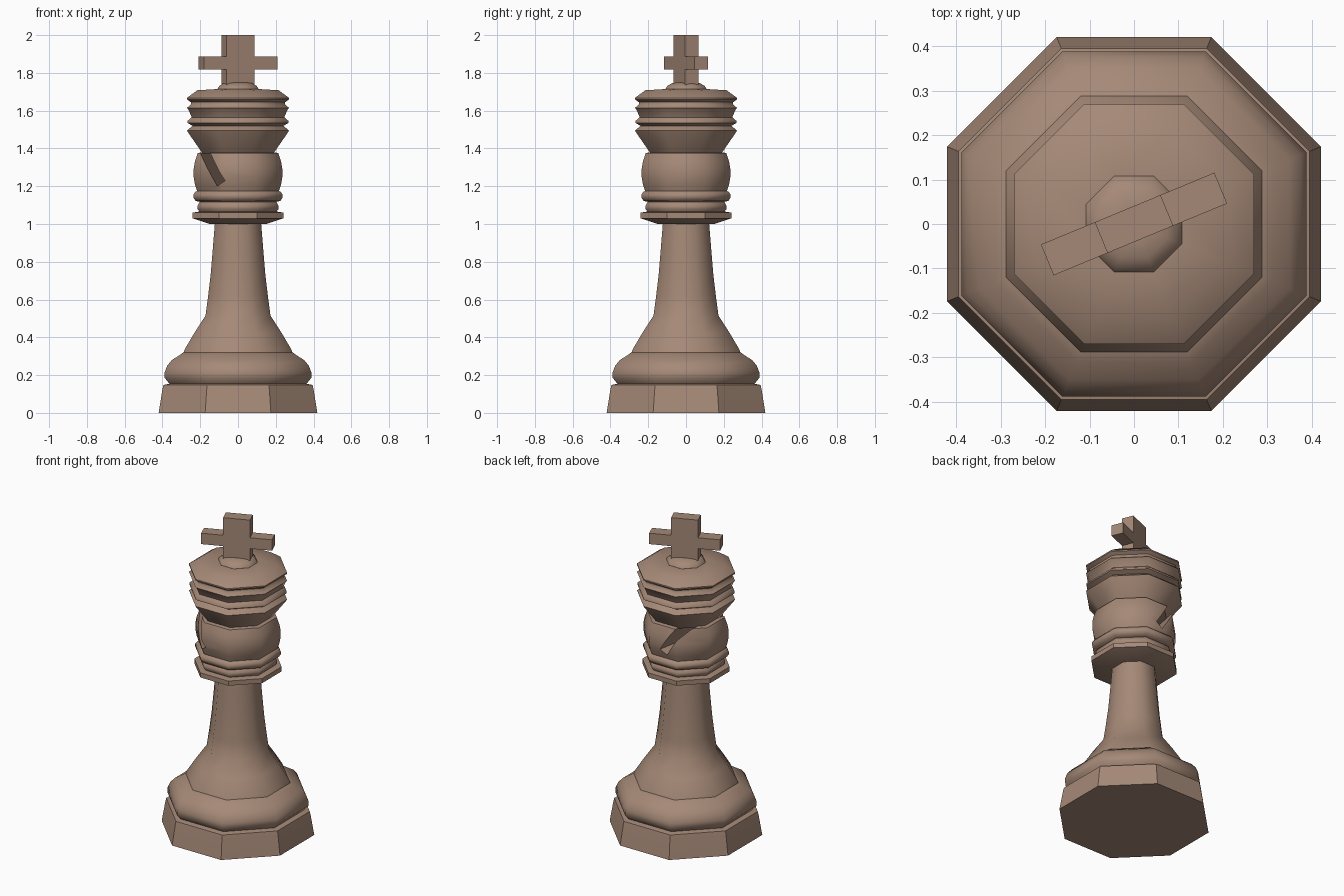
import bpy, bmesh, math
from mathutils import Matrix

if "Cube" in bpy.data.objects:
    bpy.data.objects.remove(bpy.data.objects["Cube"])

wood = bpy.data.materials.new("warm_brown")
wood.diffuse_color = (0.376, 0.25, 0.184, 1)
wood.use_nodes = True
wood.node_tree.nodes["Principled BSDF"].inputs["Base Color"].default_value = wood.diffuse_color
K = 1 / math.cos(math.pi / 8)      # side distance -> corner radius
TURN = math.radians(22.5)


def finish(name, bm, angle):
    bmesh.ops.recalc_face_normals(bm, faces=bm.faces[:])
    me = bpy.data.meshes.new(name)
    bm.to_mesh(me)
    bm.free()
    me.materials.append(wood)
    ob = bpy.data.objects.new(name, me)
    bpy.context.collection.objects.link(ob)
    if angle:
        smooth(ob, angle)
    return ob


def smooth(ob, angle):
    bpy.ops.object.select_all(action='DESELECT')
    ob.select_set(True)
    bpy.context.view_layer.objects.active = ob
    bpy.ops.object.shade_smooth_by_angle(angle=math.radians(angle))


def turned(name, profile, angle=50):
    """Eight-sided turned part from (side distance, height) pairs, capped."""
    bm = bmesh.new()
    rings = []
    for r, z in profile:
        rings.append([bm.verts.new((r * K * math.cos(TURN + i * math.pi / 4),
                                    r * K * math.sin(TURN + i * math.pi / 4), z))
                      for i in range(8)])
    for a, b in zip(rings, rings[1:]):
        for i in range(8):
            j = (i + 1) % 8
            bm.faces.new((a[i], a[j], b[j], b[i]))
    bm.faces.new(rings[0])
    bm.faces.new(rings[-1])
    return finish(name, bm, angle)


def box(name, size, matrix):
    bm = bmesh.new()
    bmesh.ops.create_cube(bm, size=1)
    bm.transform(matrix @ Matrix.Diagonal((*size, 1)))
    return finish(name, bm, 0)


# Base, moulding and stem
turned("base", [(.42, 0), (.40, .125), (.395, .148), (.36, .155)], 30)
turned("base_moulding", [(.36, .15), (.388, .185), (.388, .215), (.375, .25),
                         (.35, .28), (.31, .305), (.29, .32)])
turned("stem", [(.29, .315), (.283, .335), (.23, .425), (.172, .515), (.158, .62),
                (.145, .73), (.135, .85), (.122, 1.01)])

# Collars under the head
turned("lower_collar", [(.15, 1.0), (.24, 1.03), (.24, 1.06), (.20, 1.067)], 30)
turned("middle_collar", [(.20, 1.06), (.215, 1.08), (.215, 1.095), (.205, 1.115), (.19, 1.122)])
turned("upper_collar", [(.19, 1.115), (.225, 1.122), (.236, 1.14), (.236, 1.155),
                        (.225, 1.172), (.20, 1.178)])

# Head with a slanted slot through one side
head = turned("head", [(.215, 1.17), (.228, 1.21), (.235, 1.25), (.235, 1.29),
                       (.228, 1.33), (.213, 1.375), (.19, 1.38)])
lean = Matrix.Rotation(math.radians(-32), 4, 'Y')
place = (Matrix.Rotation(math.radians(-11), 4, 'Z') @ Matrix.Translation((-.045, 0, 1.215))
         @ lean @ Matrix.Translation((0, 0, .2)))
cutter = box("slot_cutter", (.053, .8, .4), place)
cutter.hide_render = True
mod = head.modifiers.new("slot", 'BOOLEAN')
mod.operation = 'DIFFERENCE'
mod.solver = 'EXACT'
mod.object = cutter
bpy.context.view_layer.objects.active = head
bpy.ops.object.modifier_apply(modifier="slot")
bpy.data.objects.remove(cutter)
smooth(head, 50)

# Crown with stacked rings and knob
turned("crown", [(.185, 1.37), (.268, 1.49), (.27, 1.495), (.24, 1.52), (.268, 1.535),
                 (.268, 1.545), (.245, 1.565), (.262, 1.605), (.27, 1.615), (.25, 1.632),
                 (.25, 1.645), (.27, 1.66), (.27, 1.668), (.215, 1.708), (.10, 1.715)])
turned("knob", [(.10, 1.70), (.108, 1.715), (.10, 1.73), (.075, 1.745), (.04, 1.75)])

# Top cross
spin = Matrix.Rotation(TURN, 4, 'Z')
box("cross_upright", (.16, .075, .28), spin @ Matrix.Translation((0, 0, 1.86)))
for side in (-1, 1):
    box("cross_arm", (.132, .075, .07), spin @ Matrix.Translation((side * .145, 0, 1.852)))
